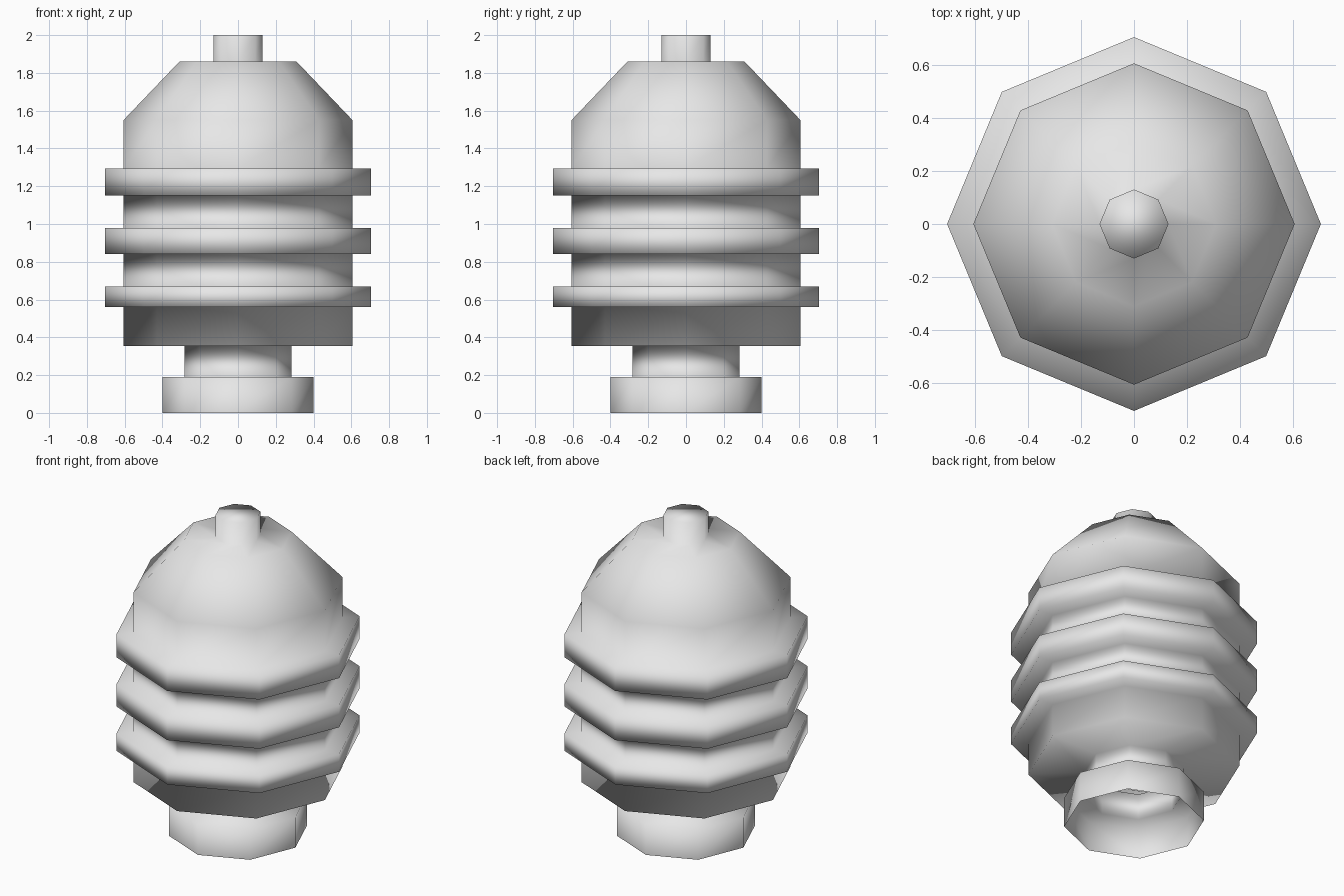
import bpy, bmesh, math

cube = bpy.data.objects.get("Cube")
if cube:
    bpy.data.objects.remove(cube, do_unlink=True)

SIDES = 8
FOOT, NECK, BODY, RIB, SHOULDER, NUB = 0.40, 0.283, 0.606, 0.705, 0.31, 0.13

# Light grey finish
grey = bpy.data.materials.new("light_grey")
grey.use_nodes = True
colour = (0.8, 0.8, 0.8, 1)
grey.diffuse_color = colour
grey.node_tree.nodes["Principled BSDF"].inputs["Base Color"].default_value = colour

# Profile: open foot and neck
profile = [(FOOT, 0), (FOOT, 0.19), (NECK, 0.19), (NECK, 0.355), (BODY, 0.355)]
# Three ribs around the body
for low, high in ((0.56, 0.67), (0.84, 0.98), (1.15, 1.295)):
    profile += [(BODY, low), (RIB, low), (RIB, high), (BODY, high)]
# Sloped shoulder and top nub
profile += [(BODY, 1.55), (SHOULDER, 1.86), (NUB, 1.86), (NUB, 2.0)]

# Revolve the profile into one continuous smooth shell
bm = bmesh.new()
rings = []
for radius, z in profile:
    ring = []
    for i in range(SIDES):
        a = math.tau * i / SIDES
        ring.append(bm.verts.new((radius * math.cos(a), radius * math.sin(a), z)))
    rings.append(ring)
for lower, upper in zip(rings, rings[1:]):
    for i in range(SIDES):
        j = (i + 1) % SIDES
        bm.faces.new((lower[i], lower[j], upper[j], upper[i]))
bm.faces.new(rings[-1])  # nub cap; the foot stays open
for face in bm.faces:
    face.smooth = True

mesh = bpy.data.meshes.new("ribbed_housing")
bm.to_mesh(mesh)
bm.free()
mesh.materials.append(grey)
housing = bpy.data.objects.new("ribbed_housing", mesh)
bpy.context.collection.objects.link(housing)
